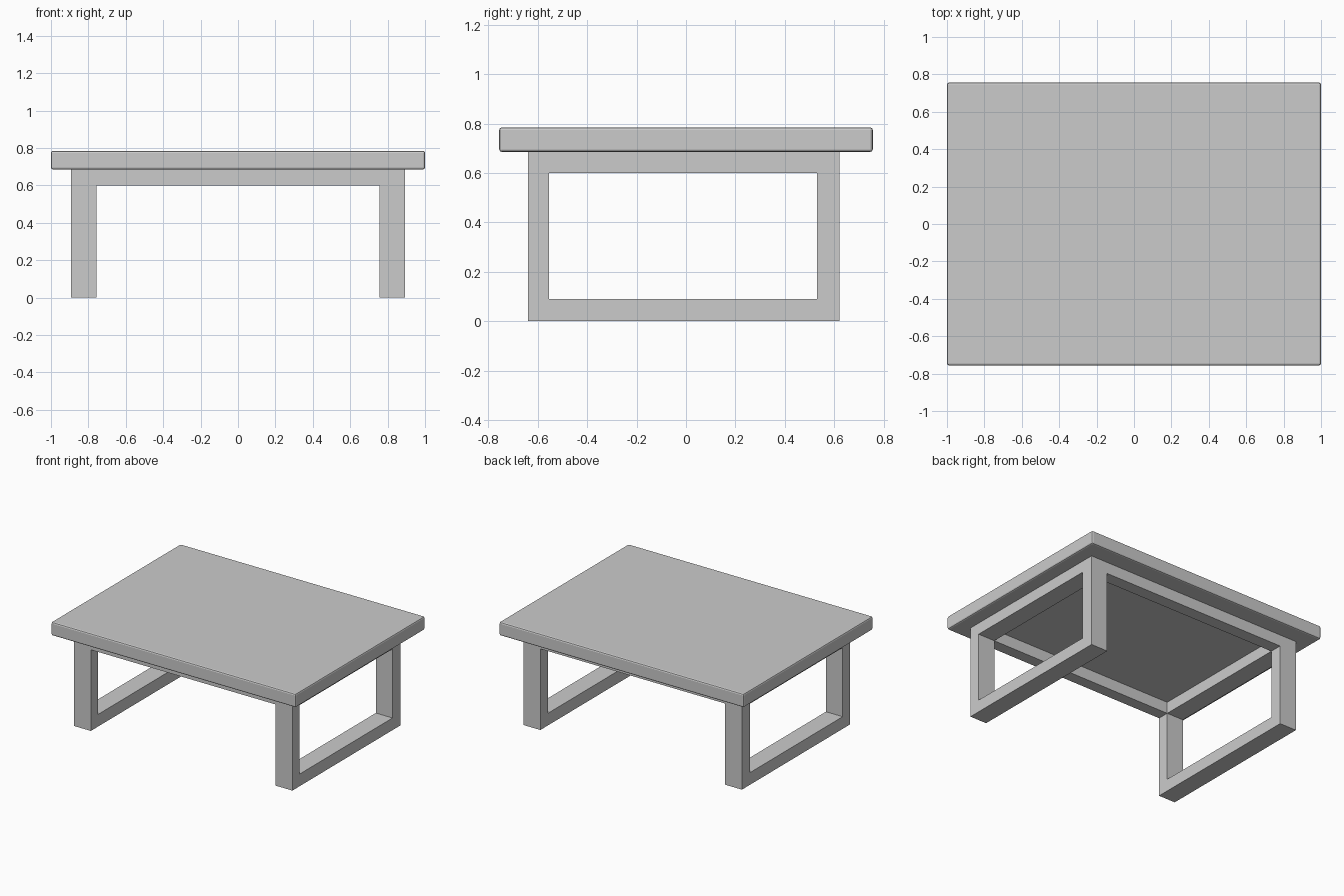
import bpy, bmesh

if "Cube" in bpy.data.objects:
    bpy.data.objects.remove(bpy.data.objects["Cube"])

Y0, Y1 = -0.64, 0.622      # leg frame outer depth
IY0, IY1 = -0.555, 0.53    # leg frame opening
Z0, Z1 = 0.09, 0.60        # opening height
TOP = 0.685                # underside of the top
X_IN, X_OUT = 0.756, 0.893


def link(name, bm):
    bmesh.ops.recalc_face_normals(bm, faces=bm.faces)
    mesh = bpy.data.meshes.new(name)
    bm.to_mesh(mesh)
    bm.free()
    obj = bpy.data.objects.new(name, mesh)
    bpy.context.collection.objects.link(obj)
    return obj


def box(name, lo, hi):
    bm = bmesh.new()
    bmesh.ops.create_cube(bm, size=1)
    for v in bm.verts:
        v.co = [(a + b) / 2 + c * (b - a) for a, b, c in zip(lo, hi, v.co)]
    return link(name, bm)


def leg_frame(name, side):
    # rectangular ring in the YZ plane, extruded along x
    bm = bmesh.new()
    outer = [(Y0, 0), (Y1, 0), (Y1, TOP), (Y0, TOP)]
    inner = [(IY0, Z0), (IY1, Z0), (IY1, Z1), (IY0, Z1)]
    o = [bm.verts.new((side * X_IN, y, z)) for y, z in outer]
    i = [bm.verts.new((side * X_IN, y, z)) for y, z in inner]
    faces = [bm.faces.new((o[k], o[(k + 1) % 4], i[(k + 1) % 4], i[k])) for k in range(4)]
    ext = bmesh.ops.extrude_face_region(bm, geom=faces, use_keep_orig=True)
    moved = [g for g in ext["geom"] if isinstance(g, bmesh.types.BMVert)]
    bmesh.ops.translate(bm, verts=moved, vec=(side * (X_OUT - X_IN), 0, 0))
    return link(name, bm)


# Table top with softened edges
top = box("table_top", (-1, -0.756, TOP), (1, 0.756, 0.785))
bevel = top.modifiers.new("edge_bevel", 'BEVEL')
bevel.width = 0.011
bevel.segments = 2

# Closed rectangular leg frames
leg_frame("left_leg_frame", -1)
leg_frame("right_leg_frame", 1)

# Long rails joining the frames under the top
box("front_rail", (-X_IN, Y0, Z1), (X_IN, IY0, TOP))
box("back_rail", (-X_IN, IY1, Z1), (X_IN, Y1, TOP))
